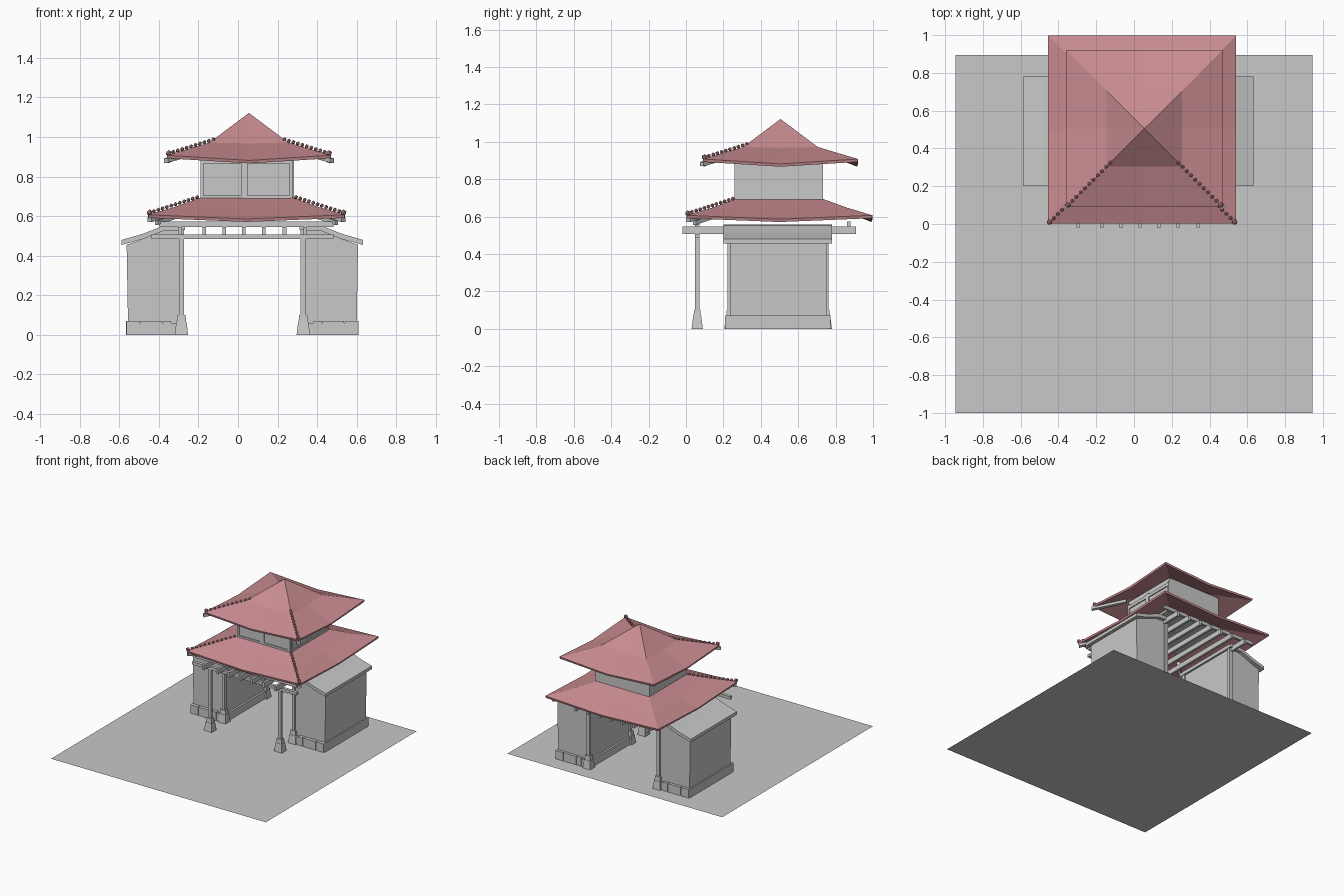
import bpy, bmesh, math
from mathutils import Vector

if "Cube" in bpy.data.objects:
    bpy.data.objects.remove(bpy.data.objects["Cube"])

def material(name, rgb):
    m = bpy.data.materials.new(name)
    m.diffuse_color = (*rgb, 1)
    m.use_nodes = True
    m.node_tree.nodes["Principled BSDF"].inputs["Base Color"].default_value = m.diffuse_color
    return m

GREY = material("stone_grey", (0.58, 0.58, 0.58))
RED = material("roof_red", (0.58, 0.26, 0.28))
GX = 0.022          # gate centre line
TX, TY = 0.043, 0.5  # tower centre

def make(name, verts, faces, mat, fix=True):
    me = bpy.data.meshes.new(name)
    me.from_pydata(verts, [], faces)
    if fix:
        bm = bmesh.new()
        bm.from_mesh(me)
        bmesh.ops.recalc_face_normals(bm, faces=bm.faces)
        bm.to_mesh(me)
        bm.free()
    me.materials.append(mat)
    ob = bpy.data.objects.new(name, me)
    bpy.context.collection.objects.link(ob)
    return ob

BOX_FACES = [(3, 2, 1, 0), (4, 5, 6, 7), (0, 1, 5, 4), (1, 2, 6, 5), (2, 3, 7, 6), (3, 0, 4, 7)]

def box(name, x0, x1, y0, y1, z0, z1, taper=0.0, mat=GREY):
    t = taper
    v = [(x0, y0, z0), (x1, y0, z0), (x1, y1, z0), (x0, y1, z0),
         (x0 + t, y0 + t, z1), (x1 - t, y0 + t, z1), (x1 - t, y1 - t, z1), (x0 + t, y1 - t, z1)]
    return make(name, v, BOX_FACES, mat)

def bar(name, a, b, w, h, mat=GREY):
    """Square bar running from a to b, its top along the line."""
    a, b = Vector(a), Vector(b)
    side = (b - a).cross(Vector((0, 0, 1))).normalized() * w / 2
    dn = Vector((0, 0, -h))
    v = [a - side + dn, a + side + dn, b + side + dn, b - side + dn,
         a - side, a + side, b + side, b - side]
    return make(name, v, BOX_FACES, mat)

def extrude_y(name, pts, y0, y1, mat=GREY):
    n = len(pts)
    v = [(x, y0, z) for x, z in pts] + [(x, y1, z) for x, z in pts]
    f = [tuple(range(n)), tuple(range(2 * n - 1, n - 1, -1))]
    f += [(i, (i + 1) % n, n + (i + 1) % n, n + i) for i in range(n)]
    return make(name, v, f, mat)

def roof(name, cx, cy, rings, apex=None):
    """Rings of (half width, corner height, middle height), lowest first."""
    unit = [(-1, -1), (0, -1), (1, -1), (1, 0), (1, 1), (0, 1), (-1, 1), (-1, 0)]
    v, f = [], []
    for h, zc, zm in rings:
        v += [(cx + h * x, cy + h * y, zc if x and y else zm) for x, y in unit]
    for r in range(len(rings) - 1):
        for i in range(8):
            j = (i + 1) % 8
            f.append((r * 8 + i, r * 8 + j, r * 8 + 8 + j, r * 8 + 8 + i))
    if apex:
        v.append((cx, cy, apex))
        k = (len(rings) - 1) * 8
        f += [(k + i, k + (i + 1) % 8, len(v) - 1) for i in range(8)]
    ob = make(name, v, f, RED, fix=False)
    mod = ob.modifiers.new("thickness", 'SOLIDIFY')
    mod.thickness = 0.016
    mod.offset = -1
    return ob

def hip_knobs(name, a, b, count, mat):
    """Row of small round tiles along a hip, larger at the corner."""
    bm = bmesh.new()
    a, b = Vector(a), Vector(b)
    for i in range(count):
        p = a.lerp(b, i / (count - 1)) + Vector((0, 0, 0.006))
        r = 0.016 if i == 0 else 0.011
        g = bmesh.ops.create_icosphere(bm, subdivisions=1, radius=r)
        bmesh.ops.translate(bm, verts=g["verts"], vec=p)
    me = bpy.data.meshes.new(name)
    bm.to_mesh(me)
    bm.free()
    me.materials.append(mat)
    bpy.context.collection.objects.link(bpy.data.objects.new(name, me))

# Courtyard slab
make("courtyard", [(-.945, -1, 0), (.945, -1, 0), (.945, .895, 0), (-.945, .895, 0)],
     [(0, 1, 2, 3)], GREY, fix=False)

# Side wings, mirrored about the gate centre
for s, side in ((-1, "left"), (1, "right")):
    def X(d):
        return GX + s * d
    def sbox(name, d0, d1, *rest, **kw):
        a, b = sorted((X(d0), X(d1)))
        return box(side + "_" + name, a, b, *rest, **kw)
    extrude_y(side + "_wing_wall", [(X(d), z) for d, z in
              ((.305, .06), (.578, .06), (.585, .455), (.5, .485), (.4, .525), (.305, .53))], .235, .75)
    extrude_y(side + "_wing_roof", [(X(d), z) for d, z in
              ((.61, .455), (.61, .48), (.5, .512), (.4, .552), (.29, .558),
               (.29, .53), (.4, .525), (.5, .485))], .2, .78)
    sbox("plinth", .29, .583, .215, .765, 0, .06)
    for k, (d0, d1) in enumerate(((.36, .40), (.405, .515), (.52, .586))):
        sbox("plinth_stone_%d" % k, d0, d1, .208, .772, 0.003, .07)
    sbox("plinth_end", .55, .588, .225, .755, 0, .07)
    # Posts and tapered pedestals
    for pname, y, top in (("front_column", .06, .49), ("wing_front_post", .235, .53),
                          ("wing_back_post", .75, .53)):
        w = .013
        sbox(pname, .308 - w, .308 + w, y - .012, y + .012, .06, top)
        sbox(pname + "_base", .308 - .034, .308 + .034, y - .03, y + .03, 0, .065, taper=.008)
        sbox(pname + "_cap", .308 - .024, .308 + .024, y - .02, y + .02, .065, .1, taper=.003)

# Cross beams and rafters below the lower roof
box("front_lower_beam", GX - .46, GX + .46, .048, .072, .485, .508)
box("front_upper_beam", GX - .42, GX + .46, .048, .072, .546, .573)
box("back_upper_beam", GX - .42, GX + .42, .86, .88, .546, .573)
for i, x in enumerate((-.295, -.17, -.07, .03, .13, .235, .34)):
    box("rafter_%d" % i, x - .009, x + .009, -.018, .91, .506, .546)

# Lower roof, tower and upper roof
roof("lower_roof", TX, TY, [(.497, .607, .586), (.36, .648, .640), (.225, .697, .697)])
box("tower", TX - .233, TX + .233, TY - .233, TY + .233, .66, .93)
UX, UY = .055, .505
roof("upper_roof", UX, UY, [(.415, .908, .882), (.2, .972, .968)], apex=1.122)

# Tower frames on the front and right faces
F, T = TY - .233, .008
R = TX + .233
for k, (c, w) in enumerate(((-.225, .016), (-.012, .034), (.225, .016))):
    box("front_frame_post_%d" % k, TX + c - w / 2, TX + c + w / 2, F - T, F, .68, .90)
    box("right_frame_post_%d" % k, R, R + T, TY + c - w / 2, TY + c + w / 2, .68, .90)
for k, (z0, z1) in enumerate(((.68, .705), (.866, .89))):
    box("front_frame_rail_%d" % k, TX - .233, R, F - T, F, z0, z1)
    box("right_frame_rail_%d" % k, R, R + T, F, TY + .233, z0, z1)

# Hip knobs and corner beams on the two front corners of each roof
for s, side in ((-1, "left"), (1, "right")):
    hip_knobs(side + "_lower_knobs", (TX + s * .49, TY - .49, .612),
              (TX + s * .25, TY - .25, .69), 12, RED)
    hip_knobs(side + "_upper_knobs", (UX + s * .405, UY - .405, .912),
              (UX + s * .18, UY - .18, .982), 11, RED)
    bar(side + "_lower_corner_beam", (TX + s * .49, TY - .49, .592),
        (TX + s * .3, TY - .3, .652), .03, .022)
    bar(side + "_lower_corner_bracket", (TX + s * .455, TY - .455, .578),
        (TX + s * .3, TY - .3, .63), .024, .022)
    bar(side + "_upper_corner_beam", (UX + s * .42, UY - .42, .892),
        (UX + s * .24, UY - .24, .942), .028, .022)
